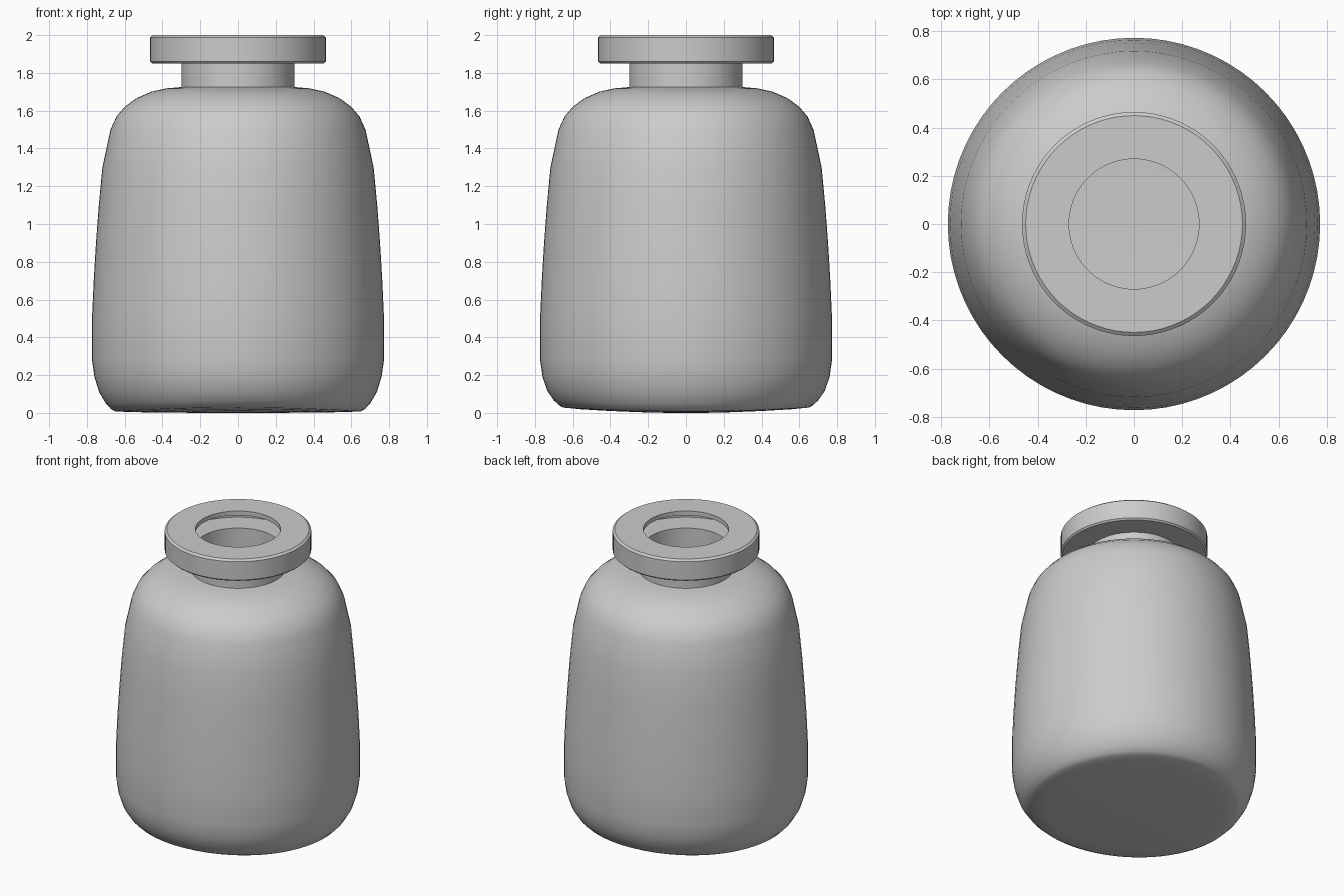
import bpy, bmesh, math

cube = bpy.data.objects.get("Cube")
if cube:
    bpy.data.objects.remove(cube, do_unlink=True)

SEGMENTS = 72
WALL = 0.03

glass = bpy.data.materials.new("plain grey")
glass.use_nodes = True
glass.diffuse_color = (0.6, 0.6, 0.6, 1)
glass.node_tree.nodes["Principled BSDF"].inputs["Base Color"].default_value = (0.6, 0.6, 0.6, 1)


def lathe(name, profile, material):
    """Spin a (radius, height) profile around z, closing it at the base."""
    bm = bmesh.new()
    rings = []
    for r, z in profile:
        ring = []
        for k in range(SEGMENTS):
            a = 2 * math.pi * k / SEGMENTS
            x, y = r * math.cos(a), r * math.sin(a)
            # Base bulges gently along y
            lift = 0.022 * (y / 0.66) ** 2 * max(0, 1 - z / 0.15)
            ring.append(bm.verts.new((x, y, z + lift)))
        rings.append(ring)
    centre = bm.verts.new((0, 0, profile[0][1]))
    for k in range(SEGMENTS):
        n = (k + 1) % SEGMENTS
        bm.faces.new((centre, rings[0][n], rings[0][k]))
        for low, high in zip(rings, rings[1:]):
            bm.faces.new((low[k], low[n], high[n], high[k]))
    mesh = bpy.data.meshes.new(name)
    bm.to_mesh(mesh)
    bm.free()
    mesh.materials.append(material)
    obj = bpy.data.objects.new(name, mesh)
    bpy.context.collection.objects.link(obj)
    return obj


# Base, body, shoulder, neck and wide flat lip in one outline
base = [(0.2, 0), (0.4, 0.002), (0.56, 0.004), (0.65, 0.008)]
body = [(0.672, 0.02), (0.70, 0.05), (0.735, 0.11), (0.76, 0.19), (0.773, 0.28),
        (0.773, 0.5), (0.764, 0.7), (0.752, 0.9), (0.737, 1.1), (0.718, 1.3)]
shoulder = [(0.675, 1.5), (0.643, 1.57), (0.60, 1.62), (0.54, 1.665),
            (0.46, 1.70), (0.38, 1.718), (0.30, 1.725)]
lip = [(0.30, 1.85), (0.455, 1.85), (0.465, 1.86), (0.465, 1.988),
       (0.45, 2.0), (0.27, 2.0)]
bottle = lathe("bottle", base + body + shoulder + lip, glass)

# Thin wall with an open mouth
shell = bottle.modifiers.new("wall", 'SOLIDIFY')
shell.thickness = WALL
shell.offset = -1
shell.use_even_offset = True

bpy.ops.object.select_all(action='DESELECT')
bottle.select_set(True)
bpy.context.view_layer.objects.active = bottle
bpy.ops.object.modifier_apply(modifier=shell.name)
bpy.ops.object.shade_smooth_by_angle(angle=math.radians(35))
